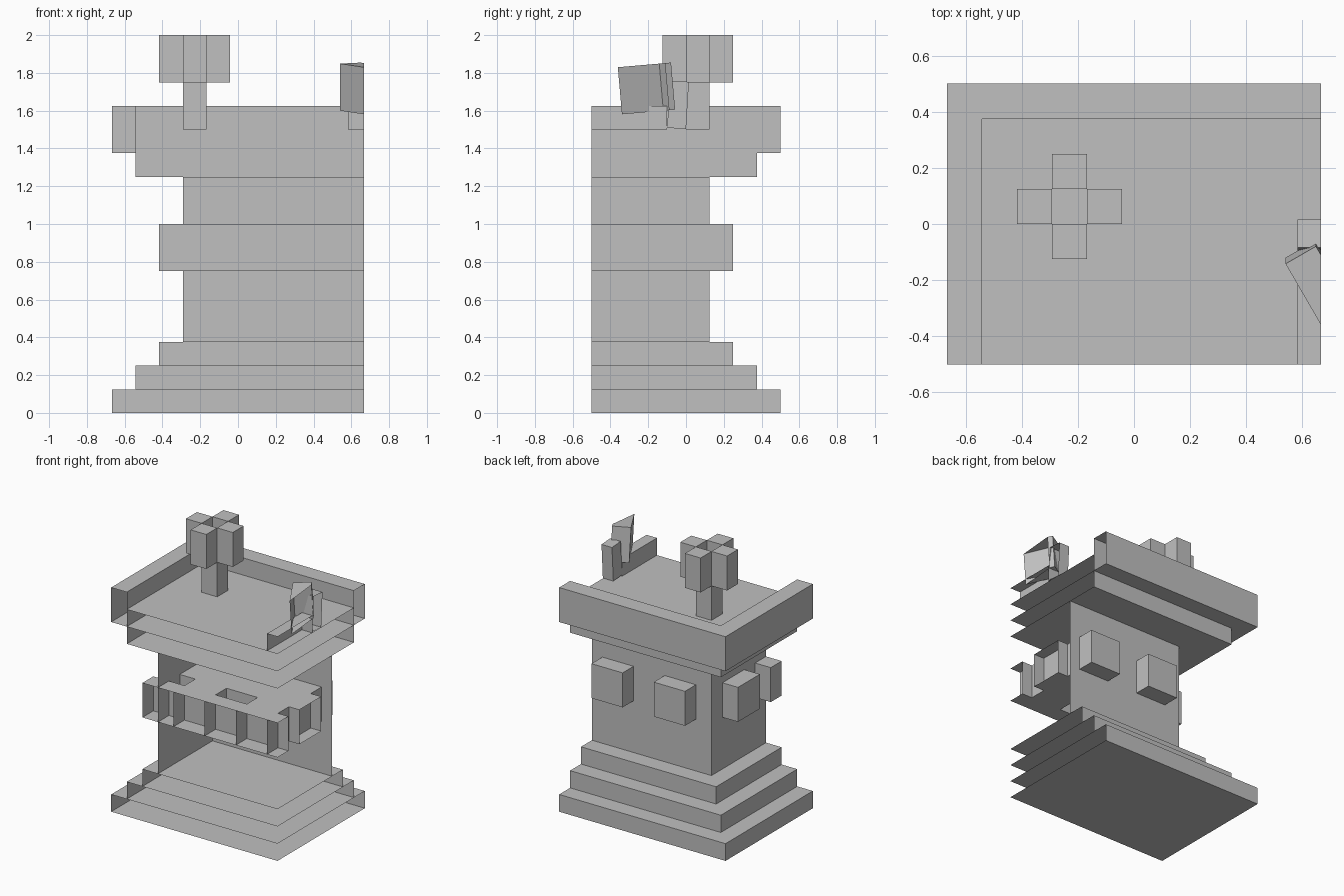
import bpy, bmesh, math
from mathutils import Matrix, Vector

if "Cube" in bpy.data.objects:
    bpy.data.objects.remove(bpy.data.objects["Cube"])

R, F = 0.667, -0.5          # cut planes: the right and front sides are open
stone = bpy.data.materials.new("stone_grey")
stone.diffuse_color = (0.53, 0.53, 0.53, 1)
stone.use_nodes = True
stone.node_tree.nodes["Principled BSDF"].inputs["Base Color"].default_value = stone.diffuse_color


def box(name, x, y, z, drop="", matrix=None):
    """Box from ranges; faces on the cut planes are left open, drop: 'b'ottom / 't'op / 'l'eft."""
    bm = bmesh.new()
    bmesh.ops.create_cube(bm, size=1)
    for v in bm.verts:
        v.co = Vector([r[0] if c < 0 else r[1] for c, r in zip(v.co, (x, y, z))])
    bm.normal_update()
    gone = []
    for f in bm.faces:
        c, n = f.calc_center_median(), f.normal
        if (matrix is None and ((n.x > .5 and abs(c.x - R) < .002) or (n.y < -.5 and abs(c.y - F) < .002))
                or ("b" in drop and n.z < -.5) or ("t" in drop and n.z > .5)
                or ("l" in drop and n.x < -.5)):
            gone.append(f)
    bmesh.ops.delete(bm, geom=gone, context="FACES")
    if matrix is not None:
        # leaning pieces are sliced off at the right cut plane
        bmesh.ops.transform(bm, matrix=matrix, verts=bm.verts)
        bmesh.ops.bisect_plane(bm, geom=bm.verts[:] + bm.edges[:] + bm.faces[:],
                               plane_co=(R, 0, 0), plane_no=(1, 0, 0), clear_outer=True)
    me = bpy.data.meshes.new(name)
    bm.to_mesh(me)
    bm.free()
    me.materials.append(stone)
    ob = bpy.data.objects.new(name, me)
    bpy.context.collection.objects.link(ob)
    return ob


# stepped foot
for i in range(3):
    d = i * .125
    box(f"foot_step_{i + 1}", (-R + d, R), (F, .5 - d), (d, d + .125), "b" if i else "")

# shaft
box("shaft", (-.292, R), (F, .125), (.375, 1.25), "bt")

# crossing beams whose ends stick out of the shaft
for i, (a, b) in enumerate([(-.25, 0), (F, -.375)]):
    box(f"long_beam_{i + 1}", (-.417, R), (a, b), (.75, 1.0))
for i, (a, b) in enumerate([(-.167, .083), (.333, .583)]):
    box(f"cross_beam_{i + 1}", (a, b), (F, .25), (.75, 1.0))

# top ledge, floor and raised rim
box("ledge", (-.542, R), (F, .375), (1.25, 1.375))
box("top_floor", (-.542, R), (F, .375), (1.375, 1.5), "b")
box("left_rim", (-R, -.542), (F, .5), (1.375, 1.625))
box("back_rim", (-.542, R), (.375, .5), (1.375, 1.625), "l")

# flower-like finial: stem with four blocks round an open middle
box("finial_stem", (-.292, -.167), (0, .125), (1.5, 1.75), "b")
for i, (dx, dy) in enumerate([(-1, 0), (1, 0), (0, -1), (0, 1)]):
    x, y = -.292 + dx * .125, dy * .125
    box(f"finial_block_{i + 1}", (x, x + .125), (y, y + .125), (1.75, 2.0))

# small broken piece at the right: low wall, post and leaning slab
box("low_wall", (.583, R), (F, -.1), (1.5, 1.625), "b")
box("leaning_post", (.583, .75), (-.1, 0), (0, .25), "",
    Matrix.Translation((0, 0, 1.503)) @ Matrix.Rotation(math.radians(-3.5), 4, "X"))
box("leaning_slab", (0, .125), (-.375, 0), (0, .25), "",
    Matrix.Translation((.54, -.12, 1.6)) @ Matrix.Rotation(math.radians(5), 4, "X")
    @ Matrix.Rotation(math.radians(30), 4, "Z"))
